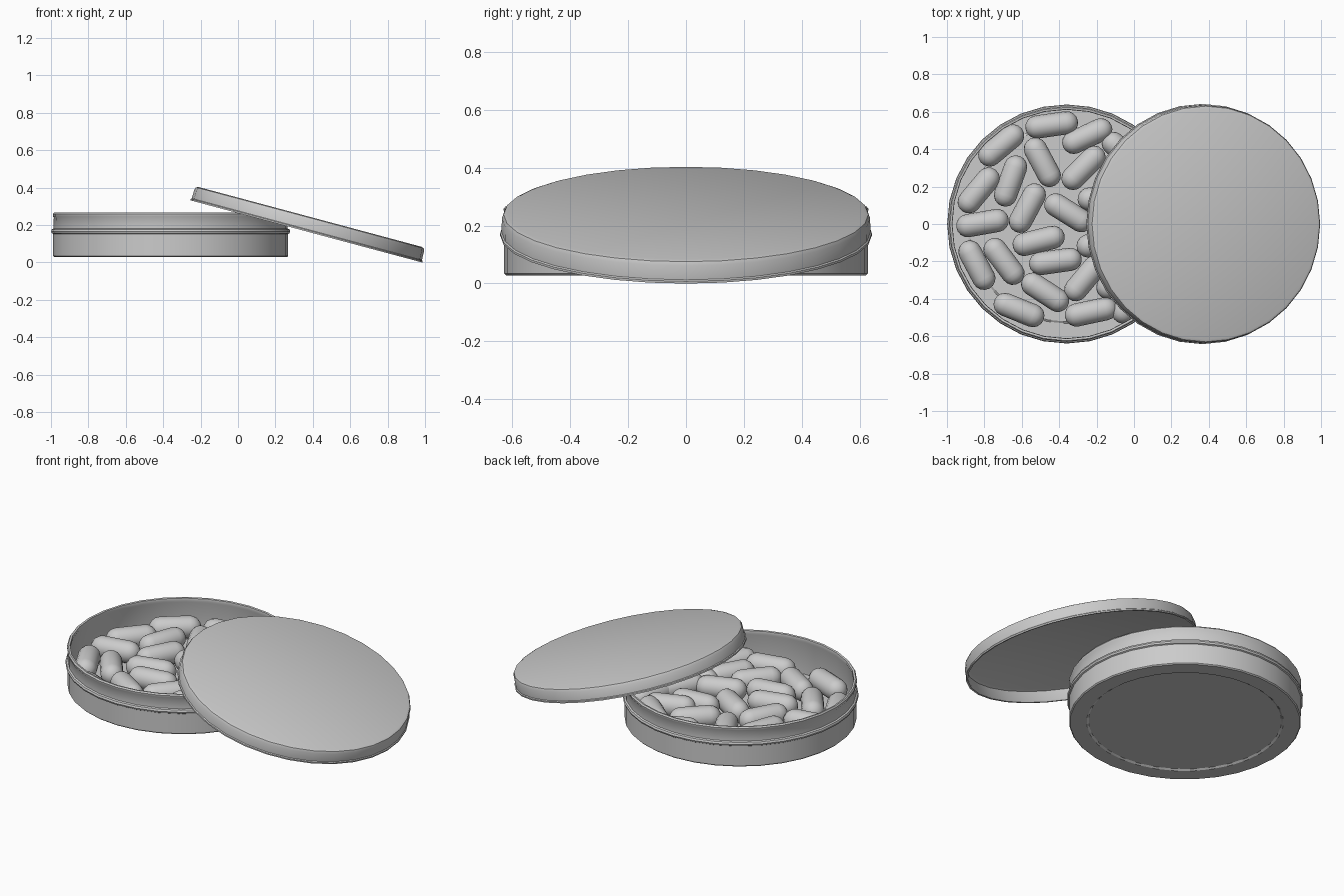
import bpy, bmesh
from math import radians, cos, sin, pi

if "Cube" in bpy.data.objects:
    bpy.data.objects.remove(bpy.data.objects["Cube"])


def revolve(name, profile, steps, loc=(0, 0, 0), rot=(0, 0, 0), angle=35):
    """Lathe an (r, z) profile around local z; r = 0 ends become poles."""
    bm = bmesh.new()
    rings = []
    for r, z in profile:
        if r == 0:
            rings.append([bm.verts.new((0, 0, z))] * steps)
        else:
            rings.append([bm.verts.new((r * cos(2 * pi * i / steps),
                                        r * sin(2 * pi * i / steps), z))
                          for i in range(steps)])
    for a, b in zip(rings, rings[1:]):
        for i in range(steps):
            j = (i + 1) % steps
            bm.faces.new(list(dict.fromkeys((a[i], a[j], b[j], b[i]))))
    bmesh.ops.recalc_face_normals(bm, faces=bm.faces)
    mesh = bpy.data.meshes.new(name)
    bm.to_mesh(mesh)
    bm.free()
    ob = bpy.data.objects.new(name, mesh)
    bpy.context.collection.objects.link(ob)
    ob.location, ob.rotation_euler = loc, rot
    bpy.ops.object.select_all(action='DESELECT')
    ob.select_set(True)
    bpy.context.view_layer.objects.active = ob
    bpy.ops.object.shade_smooth_by_angle(angle=radians(angle))
    return ob


# Tin base: recessed bottom, bead around the side, rolled rim, inner floor
revolve("tin_base", [
    (0, .035), (.522, .035), (.532, .028), (.622, .028), (.628, .034),
    (.628, .152), (.635, .156), (.639, .166), (.635, .177), (.626, .181),
    (.625, .24), (.629, .246), (.63, .258), (.624, .266), (.613, .264),
    (.611, .25), (.615, .24), (.615, .052), (.532, .052), (.522, .059),
    (0, .059)], 32, (-.36, 0, 0))

# Lid: shallow hollow cap leaning on the base
revolve("tin_lid", [
    (0, .08), (.617, .08), (.63, .075), (.636, .062), (.637, .012),
    (.642, .008), (.642, 0), (.632, 0), (.629, .01), (.628, .062),
    (.612, .07), (0, .07)], 32, (.365, 0, .166), (0, radians(15), 0))

# Capsules: x, y, heading in degrees
PILLS = [
    (-.44, .53, 8), (-.25, .47, 25), (-.71, .42, 40), (-.49, .33, -62),
    (-.27, .30, 45), (-.66, .23, 70), (-.83, .18, 50), (-.57, .085, 62),
    (-.35, .06, -32), (-.81, .005, 10), (-.51, -.09, 14), (-.695, -.2, -53),
    (-.84, -.22, -62), (-.42, -.2, 8), (-.26, -.29, 50), (-.475, -.365, -33),
    (-.615, -.46, -22), (-.23, -.47, 12), (-.16, .14, 5), (-.17, -.09, 20),
    (-.02, -.40, 62), (-.05, .38, -40), (-.07, .25, 20), (.10, .18, 75),
    (.03, .02, 60), (.15, -.08, 85), (.02, -.17, -30), (-.10, -.27, 60),
]
R, H = .062, .08
cap = [(R * cos(radians(a)), H + R * sin(radians(a))) for a in (0, 22.5, 45, 67.5)] + [(0, H + R)]
capsule = [(r, -z) for r, z in reversed(cap)] + cap
first = revolve("capsule", capsule, 16, angle=60)
for n, (x, y, a) in enumerate(PILLS):
    ob = first if n == 0 else first.copy()
    if n:
        bpy.context.collection.objects.link(ob)
    ob.location = (x, y, .121)
    ob.rotation_euler = (0, radians(90), radians(a))
